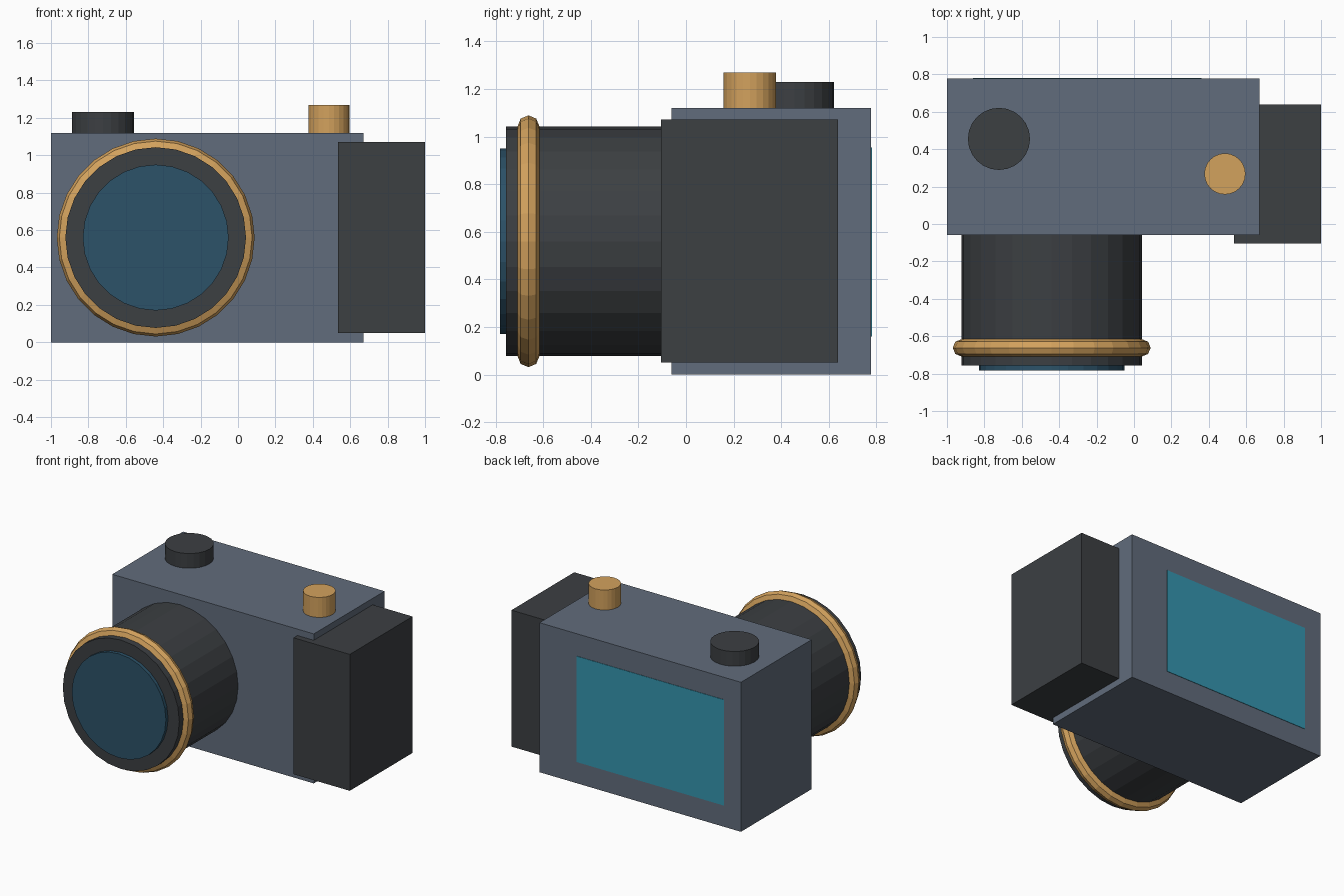
import bpy
from math import pi

if "Cube" in bpy.data.objects:
    bpy.data.objects.remove(bpy.data.objects["Cube"])


def material(name, rgb):
    m = bpy.data.materials.new(name)
    m.diffuse_color = (*rgb, 1)
    m.use_nodes = True
    m.node_tree.nodes["Principled BSDF"].inputs["Base Color"].default_value = m.diffuse_color
    return m


SLATE = material("slate", (0.12, 0.15, 0.20))
DARK = material("dark_rubber", (0.045, 0.05, 0.055))
BRASS = material("brass", (0.65, 0.36, 0.11))
GLASS = material("lens_glass", (0.025, 0.085, 0.14))
SCREEN = material("screen_blue", (0.035, 0.30, 0.43))


def finish(name, mat):
    ob = bpy.context.object
    ob.name = name
    ob.data.materials.append(mat)
    return ob


def box(name, x, y, z, mat):
    """Box from (min, max) ranges on each axis."""
    spans = (x, y, z)
    bpy.ops.mesh.primitive_cube_add(size=1, location=[(a + b) / 2 for a, b in spans])
    ob = finish(name, mat)
    size = [b - a for a, b in spans]
    for v in ob.data.vertices:
        v.co = [c * s for c, s in zip(v.co, size)]
    return ob


def upright(name, x, y, z0, z1, r, mat):
    """Vertical cylinder."""
    bpy.ops.mesh.primitive_cylinder_add(vertices=24, radius=r, depth=z1 - z0,
                                        location=(x, y, (z0 + z1) / 2))
    return finish(name, mat)


LENS_X, LENS_Z = -0.44, 0.56


def barrel(name, y0, y1, r, mat):
    """Cylinder along the lens axis."""
    bpy.ops.mesh.primitive_cylinder_add(vertices=28, radius=r, depth=y1 - y0,
                                        location=(LENS_X, (y0 + y1) / 2, LENS_Z),
                                        rotation=(pi / 2, 0, 0))
    return finish(name, mat)


# Body, side grip and rear display
box("body", (-1, 0.67), (-0.06, 0.778), (0, 1.12), SLATE)
box("grip", (0.535, 1), (-0.105, 0.638), (0.05, 1.072), DARK)
box("rear_screen", (-0.86, 0.36), (0.76, 0.781), (0.16, 0.953), SCREEN)

# Lens barrel, glass and focus ring
barrel("lens_barrel", -0.756, -0.05, 0.483, DARK)
barrel("lens_glass", -0.782, -0.74, 0.39, GLASS)
bpy.ops.mesh.primitive_torus_add(major_segments=28, minor_segments=8,
                                 major_radius=0.483, minor_radius=0.046,
                                 location=(LENS_X, -0.662, LENS_Z), rotation=(pi / 2, 0, 0))
finish("focus_ring", BRASS)

# Top controls
upright("mode_dial", -0.722, 0.455, 1.1, 1.23, 0.166, DARK)
upright("shutter_button", 0.486, 0.268, 1.1, 1.27, 0.11, BRASS)
